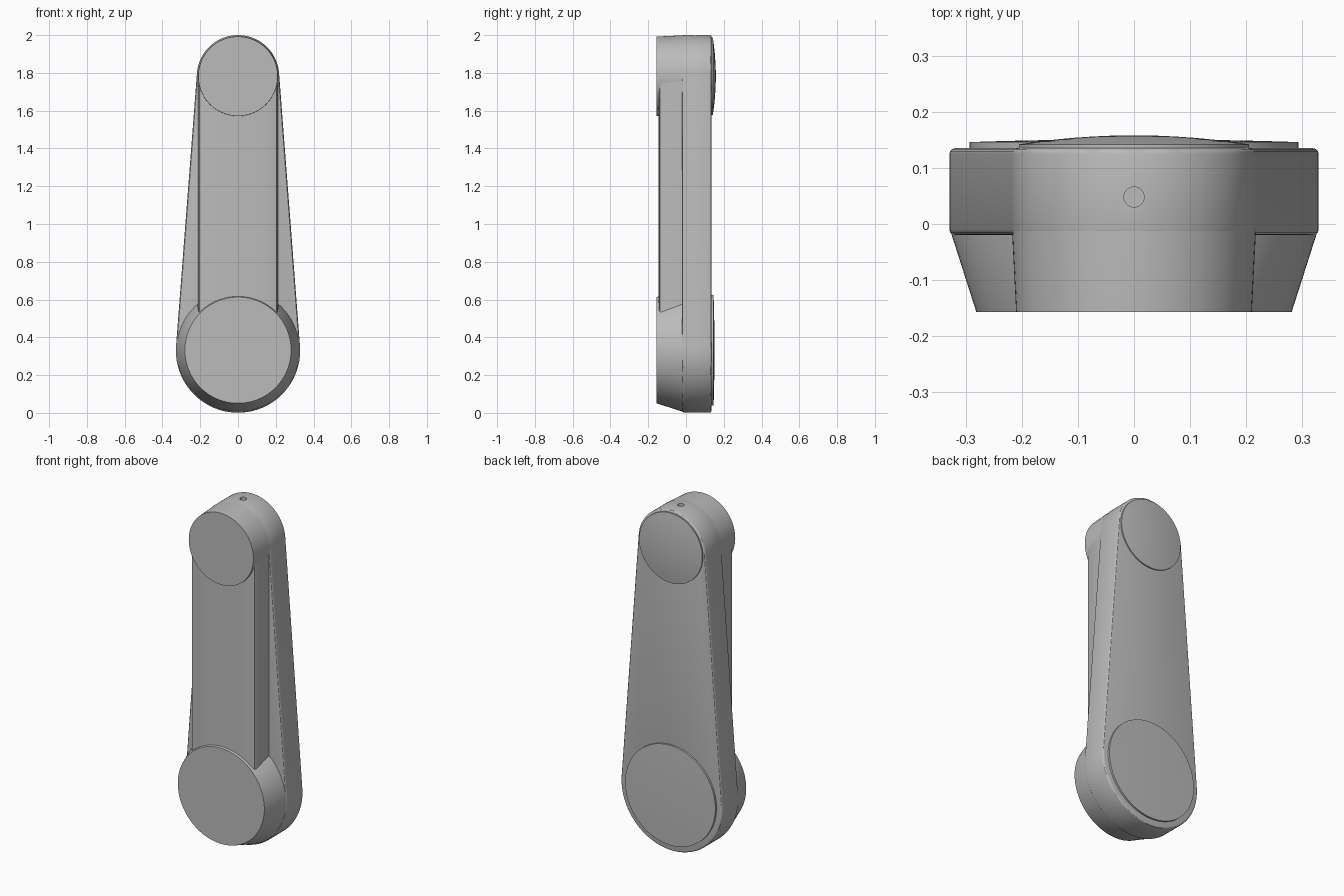
import bpy, bmesh
from math import sin, cos, pi, asin, radians
from mathutils import Matrix

cube = bpy.data.objects.get("Cube")
if cube:
    bpy.data.objects.remove(cube)

grey = bpy.data.materials.new("satin grey")
grey.use_nodes = True
COLOUR = (0.5, 0.5, 0.5, 1)
grey.diffuse_color = COLOUR
grey.node_tree.nodes["Principled BSDF"].inputs["Base Color"].default_value = COLOUR

LOW_Z, LOW_R = 0.33, 0.329
TOP_Z, TOP_R = 1.782, 0.218


def finish(name, bm):
    bmesh.ops.recalc_face_normals(bm, faces=bm.faces)
    mesh = bpy.data.meshes.new(name)
    bm.to_mesh(mesh)
    bm.free()
    mesh.materials.append(grey)
    obj = bpy.data.objects.new(name, mesh)
    bpy.context.collection.objects.link(obj)
    return obj


def smooth(obj):
    bpy.ops.object.select_all(action="DESELECT")
    obj.select_set(True)
    bpy.context.view_layer.objects.active = obj
    bpy.ops.object.shade_smooth_by_angle(angle=radians(30))


def extrude(bm, points, offset):
    """Solid prism from a closed outline."""
    face = bm.faces.new([bm.verts.new(p) for p in points])
    new = bmesh.ops.extrude_face_region(bm, geom=[face])["geom"]
    bmesh.ops.translate(bm, vec=offset, verts=[v for v in new if isinstance(v, bmesh.types.BMVert)])


def turned(name, z, profile, steps=96):
    """Closed solid turned around an axis along y; profile is (radius, y)."""
    bm = bmesh.new()
    rings = [[bm.verts.new((r * cos(2 * pi * i / steps), y, z + r * sin(2 * pi * i / steps)))
              for i in range(steps)] for r, y in profile]
    for a, b in zip(rings, rings[1:]):
        for i in range(steps):
            j = (i + 1) % steps
            bm.faces.new((a[i], a[j], b[j], b[i]))
    bm.faces.new(rings[0])
    bm.faces.new(rings[-1])
    obj = finish(name, bm)
    smooth(obj)
    return obj


def dome(radius, base, edge, peak, rings=6):
    """Profile of a shallow domed cap with a short rim."""
    pts = [(radius, base), (radius, edge)]
    for i in range(1, rings + 1):
        t = 1 - i / (rings + 0.3)
        pts.append((radius * t, edge + (peak - edge) * (1 - t * t)))
    return pts


# Tapered back plate with rounded ends and softened rims
lean = asin((LOW_R - TOP_R) / (TOP_Z - LOW_Z))
outline = []
for z, r, start, end in ((TOP_Z, TOP_R, lean, pi - lean), (LOW_Z, LOW_R, pi - lean, 2 * pi + lean)):
    for i in range(49):
        a = start + (end - start) * i / 48
        outline.append((r * cos(a), -0.02, z + r * sin(a)))
bm = bmesh.new()
extrude(bm, outline, (0, 0.155, 0))
rim = [e for e in bm.edges if any(len(f.verts) > 4 for f in e.link_faces)]
bmesh.ops.bevel(bm, geom=rim, offset=0.01, segments=3, profile=0.5, affect="EDGES")
plate = finish("back_plate", bm)

# Small blind hole in the top of the plate
bm = bmesh.new()
bmesh.ops.create_cone(bm, cap_ends=True, segments=32, radius1=0.018, radius2=0.018, depth=0.08,
                      matrix=Matrix.Translation((0, 0.048, 2.0)))
cutter = finish("hole_cutter", bm)
cutter.hide_render = True
cut = plate.modifiers.new("hole", "BOOLEAN")
cut.operation = "DIFFERENCE"
cut.solver = "EXACT"
cut.object = cutter
bpy.context.view_layer.objects.active = plate
bpy.ops.object.modifier_apply(modifier=cut.name)
bpy.data.objects.remove(cutter)
smooth(plate)

# Raised front rib with soft front edges and slightly drafted walls
half = [(0.217, 0.0), (0.208, -0.128), (0.203, -0.138), (0.192, -0.142), (0.12, -0.145)]
section = half + [(-x, y) for x, y in reversed(half)]
bm = bmesh.new()
extrude(bm, [(x, y, 0.4) for x, y in section], (0, 0, TOP_Z - 0.4))
smooth(finish("front_rib", bm))

# Joint bosses on the front
turned("lower_boss", 0.332, [(0.281, -0.157), (0.328, -0.01), (0.328, 0.01)])
turned("upper_boss", TOP_Z, [(0.21, -0.157), (0.2175, -0.01), (0.2175, 0.01)])

# Shallow domed caps on the back
turned("lower_cap", 0.332, dome(0.293, 0.12, 0.146, 0.151))
turned("upper_cap", TOP_Z, dome(0.205, 0.12, 0.142, 0.158))
